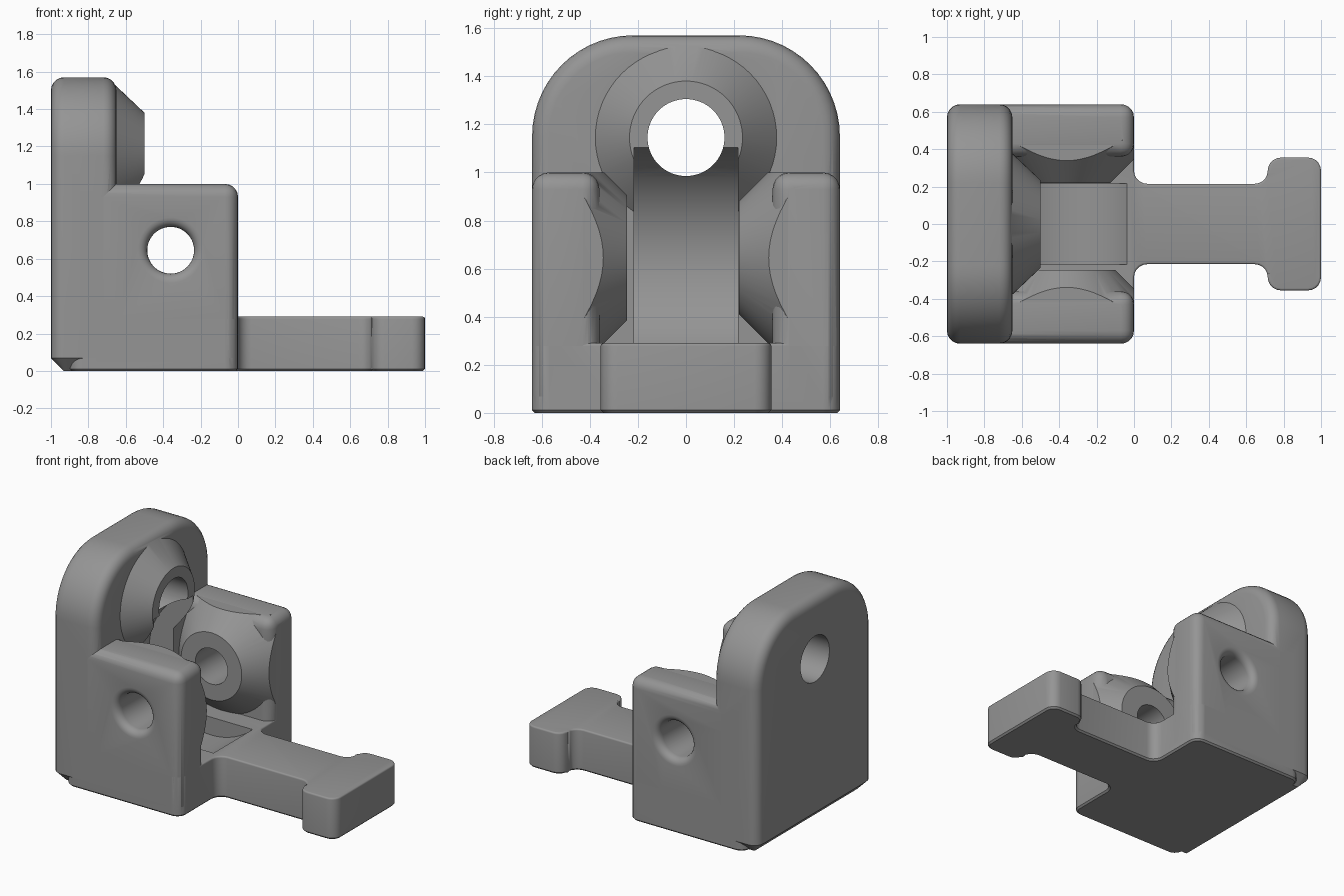
import bpy, bmesh, math
from mathutils import Vector, Matrix

if "Cube" in bpy.data.objects:
    bpy.data.objects.remove(bpy.data.objects["Cube"])

ROUND, CHAMFER = 0.07, 0.068
grey = bpy.data.materials.new("plain grey")
grey.diffuse_color = (0.3, 0.3, 0.3, 1)
grey.use_nodes = True
grey.node_tree.nodes["Principled BSDF"].inputs["Base Color"].default_value = grey.diffuse_color


def finish(bm, name):
    bmesh.ops.recalc_face_normals(bm, faces=bm.faces[:])
    me = bpy.data.meshes.new(name)
    bm.to_mesh(me)
    bm.free()
    ob = bpy.data.objects.new(name, me)
    bpy.context.collection.objects.link(ob)
    me.materials.append(grey)
    return ob


def bevel(bm, test, width, segments):
    edges = [e for e in bm.edges if test(e, *[v.co for v in e.verts])]
    bmesh.ops.bevel(bm, geom=edges, offset=width, segments=segments, profile=0.5,
                    affect='EDGES', clamp_overlap=True)


def sharp(e):
    return e.calc_face_angle(0) > math.radians(40)


def at_bottom(a, b):
    return max(a.z, b.z) < 1e-4


def prism(outline, height):
    bm = bmesh.new()
    face = bm.faces.new([bm.verts.new((x, y, 0)) for x, y in outline])
    top = bmesh.ops.extrude_face_region(bm, geom=[face])["geom"]
    for v in top:
        if isinstance(v, bmesh.types.BMVert):
            v.co.z = height
    bmesh.ops.recalc_face_normals(bm, faces=bm.faces[:])
    return bm


def soften(bm):
    # round everything above the bottom, then chamfer the bottom rim
    bevel(bm, lambda e, a, b: sharp(e) and not at_bottom(a, b), ROUND, 5)
    bevel(bm, lambda e, a, b: sharp(e) and at_bottom(a, b), CHAMFER, 1)


def rect(x0, x1, y0, y1):
    return [(x0, y0), (x1, y0), (x1, y1), (x0, y1)]


def lathe(name, profile, axis, centre, clip=()):
    # profile holds (distance along axis, radius); clip holds (point, outward normal)
    bm = bmesh.new()
    n = 64
    rings = [[bm.verts.new((r * math.cos(2 * math.pi * i / n),
                            r * math.sin(2 * math.pi * i / n), d)) for i in range(n)]
             for d, r in profile]
    for a, b in zip(rings, rings[1:]):
        for i in range(n):
            j = (i + 1) % n
            bm.faces.new((a[i], a[j], b[j], b[i]))
    bm.faces.new(rings[0])
    bm.faces.new(rings[-1])
    turn = Vector((0, 0, 1)).rotation_difference(Vector(axis)).to_matrix().to_4x4()
    bm.transform(Matrix.Translation(centre) @ turn)
    for co, no in clip:
        cut = bmesh.ops.bisect_plane(bm, geom=bm.verts[:] + bm.edges[:] + bm.faces[:],
                                     plane_co=co, plane_no=no, clear_outer=True)
        rim = [g for g in cut["geom_cut"] if isinstance(g, bmesh.types.BMEdge)]
        if rim:
            bmesh.ops.holes_fill(bm, edges=rim, sides=0)
    return finish(bm, name)


def combine(body, other, operation):
    mod = body.modifiers.new("join", 'BOOLEAN')
    mod.operation, mod.solver, mod.object = operation, 'EXACT', other
    bpy.context.view_layer.objects.active = body
    bpy.ops.object.modifier_apply(modifier=mod.name)
    bpy.data.objects.remove(other)


# Upright plate with a rounded top
bm = prism(rect(-1, -0.65, -0.64, 0.64), 1.57)
bevel(bm, lambda e, a, b: min(a.z, b.z) > 1.5 and abs(a.y - b.y) < 1e-4, 0.42, 14)
soften(bm)
bracket = finish(bm, "bracket")

# Base with T-shaped tongue
half = [(-0.9, 0.64), (0, 0.64), (0, 0.215), (0.715, 0.215), (0.715, 0.355), (1, 0.355)]
bm = prism([(x, -y) for x, y in half] + half[::-1], 0.29)
bevel(bm, lambda e, a, b: abs(a.z - b.z) > 0.1, ROUND, 5)
bevel(bm, lambda e, a, b: sharp(e) and at_bottom(a, b), CHAMFER, 1)
bevel(bm, lambda e, a, b: sharp(e) and min(a.z, b.z) > 0.28, 0.05, 4)
combine(bracket, finish(bm, "base_tongue"), 'UNION')

PIVOT = Vector((-0.36, 0, 0.645))
EYE = Vector((0, 0, 1.145))
for s, tip in ((1, 0.22), (-1, 0.245)):
    # Side wall
    bm = prism(rect(-0.9, 0, *sorted((s * 0.36, s * 0.64))), 1.0)
    soften(bm)
    combine(bracket, finish(bm, "side_wall"), 'UNION')
    # Conical boss on the inner face, trimmed flush with the wall
    boss = lathe("side_boss", [(tip, 0.235 + tip - 0.22), (0.45, 0.465)], (0, s, 0), PIVOT,
                 [((-0.001, 0, 0), (1, 0, 0)), ((0, 0, 0.999), (0, 0, 1))])
    combine(bracket, boss, 'UNION')

# Conical boss on the plate
combine(bracket, lathe("plate_boss", [(-0.69, 0.415), (-0.5, 0.235)], (1, 0, 0), EYE), 'UNION')

# Round clearance channel between the side bosses
combine(bracket, lathe("channel", [(-0.216, 0.48), (0.216, 0.48)], (0, 1, 0), PIVOT), 'DIFFERENCE')

# Pin holes with rounded mouths, and the plate hole
lip = [(0.64 - 0.05 * math.sin(t), 0.175 - 0.05 * math.cos(t) + 0.0)
       for t in [math.pi / 2 * i / 5 for i in range(6)]]
lip = [(0.59 + 0.05 * math.sin(t), 0.125 + 0.05 * (1 - math.cos(t)))
       for t in [math.pi / 2 * i / 5 for i in range(6)]] + [(0.7, 0.175)]
for s in (1, -1):
    combine(bracket, lathe("pin_hole", [(0.1, 0.125)] + lip, (0, s, 0), PIVOT), 'DIFFERENCE')
combine(bracket, lathe("plate_hole", [(-1.1, 0.16), (-0.4, 0.16)], (1, 0, 0), EYE), 'DIFFERENCE')

bpy.ops.object.select_all(action='DESELECT')
bracket.select_set(True)
bpy.context.view_layer.objects.active = bracket
bpy.ops.object.shade_smooth_by_angle(angle=math.radians(30))
